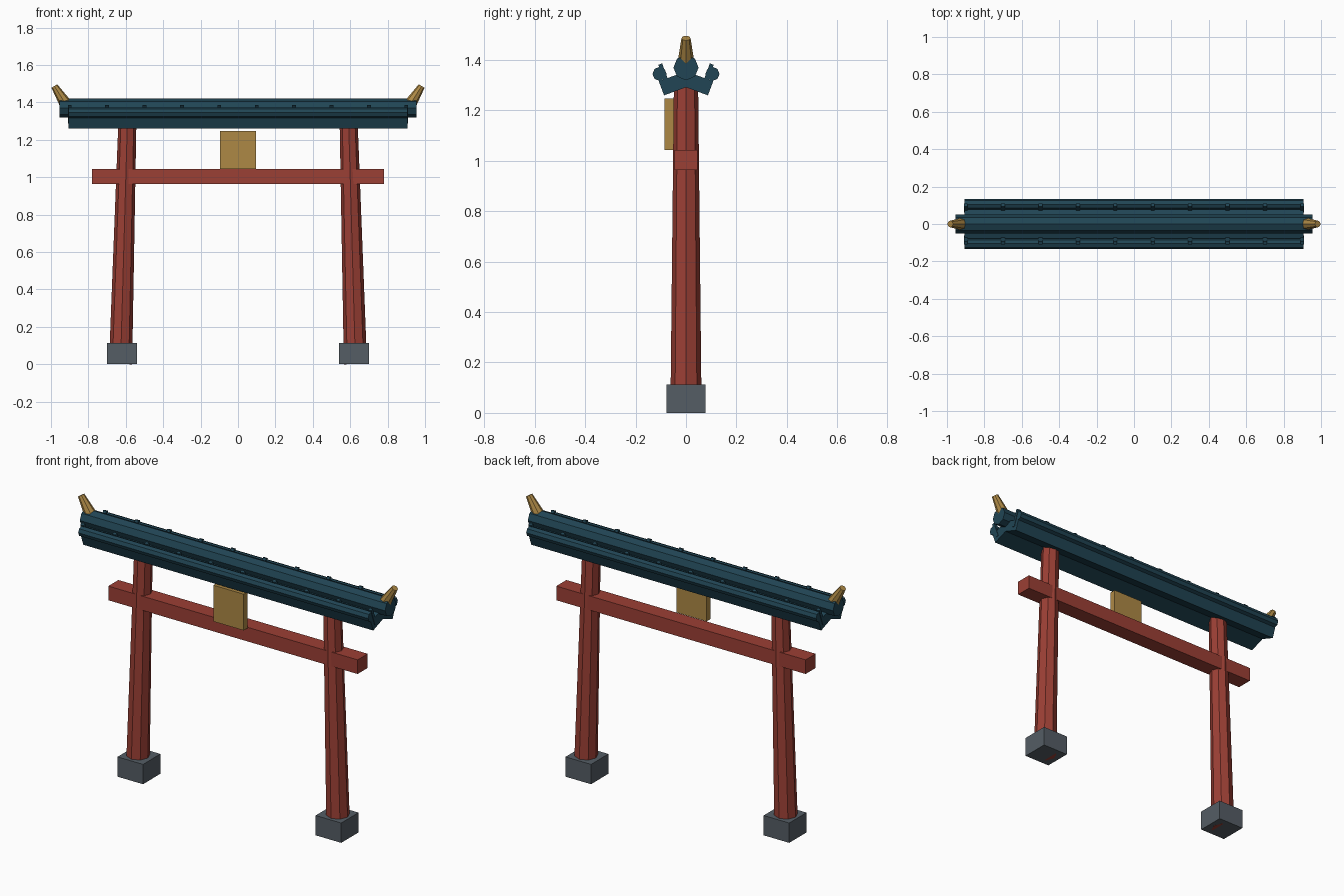
import bpy, math
from mathutils import Vector

if "Cube" in bpy.data.objects:
    bpy.data.objects.remove(bpy.data.objects["Cube"])


def material(name, rgb):
    m = bpy.data.materials.new(name)
    m.diffuse_color = (*rgb, 1)
    m.use_nodes = True
    m.node_tree.nodes["Principled BSDF"].inputs["Base Color"].default_value = m.diffuse_color
    return m


RED = material("red_paint", (0.33, 0.05, 0.035))
TEAL = material("teal_tile", (0.015, 0.06, 0.09))
GOLD = material("gold", (0.42, 0.25, 0.06))
STONE = material("stone", (0.09, 0.11, 0.13))


def box(name, loc, size, mat, rot_x=0):
    bpy.ops.mesh.primitive_cube_add(size=1, location=loc, rotation=(rot_x, 0, 0))
    o = bpy.context.object
    o.name, o.scale = name, size
    o.data.materials.append(mat)
    return o


def taper(name, a, b, r1, r2, mat):
    """Eight-sided tapered bar from point a to point b."""
    a, b = Vector(a), Vector(b)
    d = b - a
    bpy.ops.mesh.primitive_cone_add(vertices=8, radius1=r1, radius2=r2,
                                    depth=d.length, location=(a + b) / 2)
    o = bpy.context.object
    o.name = name
    # tilt in the xz plane only, so the facets stay aligned with the axes
    o.rotation_euler = (0, math.atan2(d.x, d.z), 0)
    o.data.materials.append(mat)
    return o


for side, s in (("left", -1), ("right", 1)):
    # leaning post, stone footing and ridge horn
    taper(side + "_post", (s * 0.628, 0, 0.001), (s * 0.591, 0, 1.31), 0.062, 0.048, RED)
    box(side + "_footing", (s * 0.62, 0, 0.056), (0.16, 0.155, 0.112), STONE)
    taper(side + "_ridge_horn", (s * 0.911, 0, 1.375), (s * 0.982, 0, 1.487),
          0.036, 0.018, GOLD)

# tie beam and plaque
box("tie_beam", (0, 0, 1.004), (1.56, 0.09, 0.08), RED)
box("plaque", (0, -0.067, 1.145), (0.19, 0.036, 0.205), GOLD)

# ridge
taper("ridge", (-0.955, 0, 1.37), (0.955, 0, 1.37), 0.05, 0.05, TEAL)

# sloped roof halves: profile (y, z) extruded along x
profile = [(0, 1.292), (0.087, 1.26), (0.108, 1.316), (0, 1.355)]
for side, s in (("front", -1), ("back", 1)):
    verts = [(x, s * y, z) for x in (-0.907, 0.907) for y, z in profile]
    faces = [(0, 1, 2, 3), (7, 6, 5, 4)]
    faces += [(i, i + 4, (i + 1) % 4 + 4, (i + 1) % 4) for i in range(4)]
    if s > 0:
        faces = [f[::-1] for f in faces]
    mesh = bpy.data.meshes.new(side + "_roof_slab")
    mesh.from_pydata(verts, [], faces)
    mesh.materials.append(TEAL)
    slab = bpy.data.objects.new(side + "_roof_slab", mesh)
    bpy.context.collection.objects.link(slab)

    # eave roll
    taper(side + "_eave_roll", (-0.907, s * 0.105, 1.345), (0.907, s * 0.105, 1.345),
          0.028, 0.028, TEAL)
    # upright tile ribs, square to the slope
    for i in range(10):
        box(f"{side}_tile_rib_{i}", (-0.9 + 0.2 * i, s * 0.085, 1.337),
            (0.02, 0.016, 0.1), TEAL, -s * math.radians(20))
